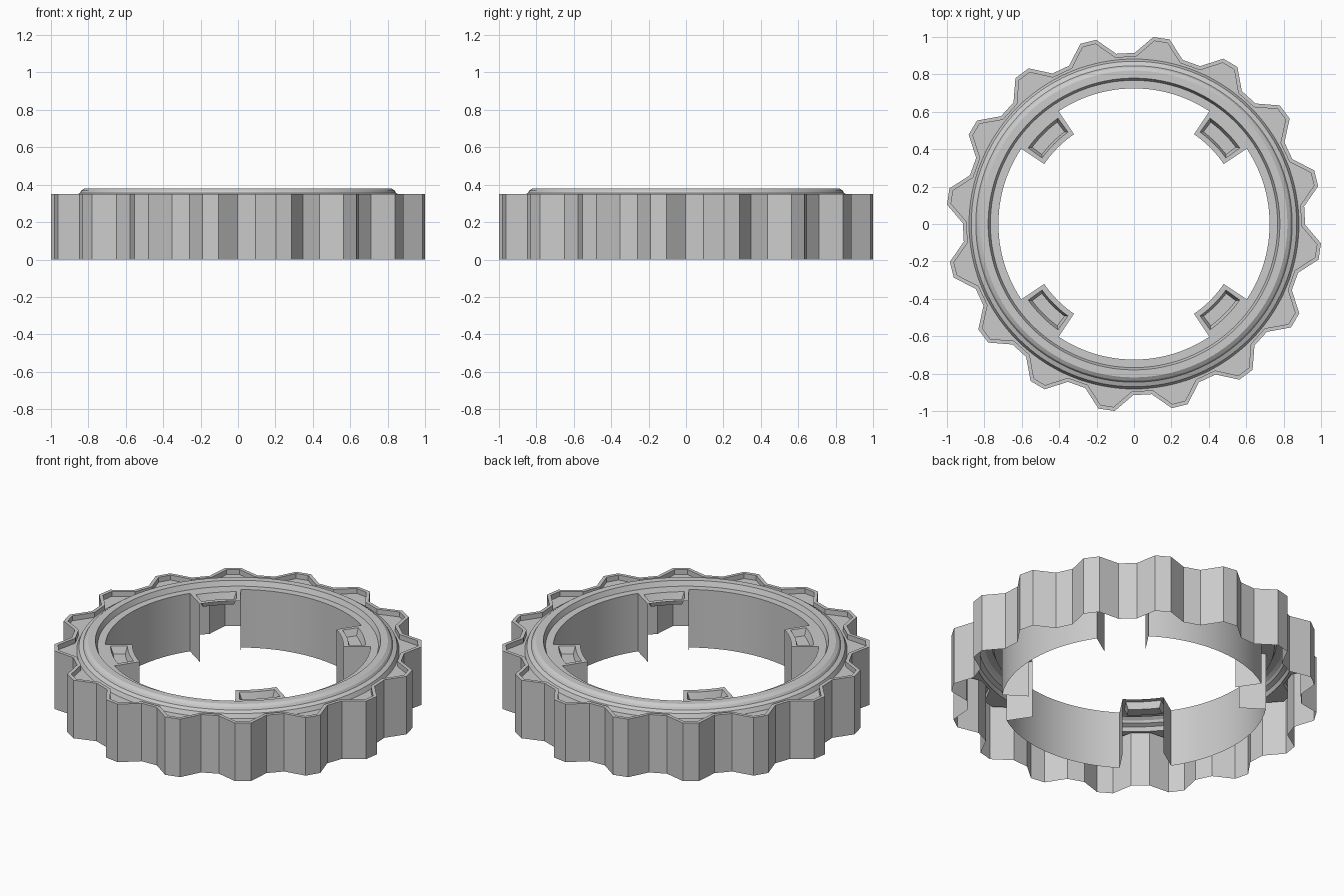
import bpy, bmesh
from math import radians, cos, sin, pi

if "Cube" in bpy.data.objects:
    bpy.data.objects.remove(bpy.data.objects["Cube"])

H = 0.35            # height of the toothed wall
TEETH = 16
OFFSET = 14.1       # angle of the first tooth centre
SEG = 128           # sides of the round parts
TAB_HALF = 11.25    # half angle of each inner tab


def polar(r, deg, z):
    a = radians(deg)
    return (r * cos(a), r * sin(a), z)


def loft(bm, loops, keep=lambda row, i: True):
    """Join closed counter-clockwise loops of equal size with quads."""
    rows = [[bm.verts.new(p) for p in loop] for loop in loops]
    n = len(rows[0])
    for k, (a, b) in enumerate(zip(rows, rows[1:])):
        for i in range(n):
            j = (i + 1) % n
            if keep(k, i):
                bm.faces.new((a[i], a[j], b[j], b[i]))
    return rows


def finish(bm, name, smooth=False):
    loose = [v for v in bm.verts if not v.link_faces]
    bmesh.ops.delete(bm, geom=loose, context='VERTS')
    mesh = bpy.data.meshes.new(name)
    bm.to_mesh(mesh)
    bm.free()
    ob = bpy.data.objects.new(name, mesh)
    bpy.context.collection.objects.link(ob)
    if smooth:
        bpy.ops.object.select_all(action='DESELECT')
        ob.select_set(True)
        bpy.context.view_layer.objects.active = ob
        bpy.ops.object.shade_smooth_by_angle(angle=radians(15))
    return ob


def tooth_loop(tip_r, tip_a, root_r, root_a, z):
    """Flat-tipped, flat-rooted tooth outline; half angles in degrees."""
    pitch = 360 / TEETH
    pts = []
    for t in range(TEETH):
        c = OFFSET + t * pitch
        pts += [polar(tip_r, c - tip_a, z), polar(tip_r, c + tip_a, z),
                polar(root_r, c + pitch / 2 - root_a, z),
                polar(root_r, c + pitch / 2 + root_a, z)]
    return pts


# Toothed outer wall with a thin lip and a sunken floor
outer = (1.005, 2.5, 0.915, 3.1)
inner = (0.984, 2.05, 0.895, 3.6)
floor = (0.878, 2.05, 0.878, 3.6)
bm = bmesh.new()
loft(bm, [tooth_loop(*outer, 0), tooth_loop(*outer, H), tooth_loop(*inner, H),
          tooth_loop(*inner, H - 0.03), tooth_loop(*floor, H - 0.03)])
finish(bm, "toothed_rim")

# Raised ring and inner wall; the wall is open behind each tab
profile = [(0.882, H - 0.03), (0.87, 0.345), (0.846, 0.355), (0.838, 0.368),
           (0.82, 0.38), (0.78, 0.38), (0.768, H), (0.725, H), (0.725, 0)]
wall_row = len(profile) - 2


def ring_keep(row, i):
    mid = ((i + 0.5) * 360 / SEG) % 90
    return row != wall_row or abs(mid - 45) > TAB_HALF


bm = bmesh.new()
loft(bm, [[polar(r, i * 360 / SEG, z) for i in range(SEG)] for r, z in profile],
     ring_keep)
finish(bm, "raised_ring", smooth=True)


# Four inner tabs: shallow pocket on top, side walls only, open towards the hole
def tab_loop(centre, r_in, r_out, half, z, n=8):
    angles = [centre - half + 2 * half * i / n for i in range(n + 1)]
    return ([polar(r_out, a, z) for a in angles] +
            [polar(r_in, a, z) for a in reversed(angles)])


for k in range(4):
    c = 45 + 90 * k
    bm = bmesh.new()
    rows = loft(bm, [tab_loop(c, 0.577, 0.725, TAB_HALF, 0),
                     tab_loop(c, 0.577, 0.725, TAB_HALF, H),
                     tab_loop(c, 0.605, 0.697, 9.3, H),
                     tab_loop(c, 0.617, 0.682, 8.0, H - 0.04)],
                lambda row, i: row > 0 or i in (8, 17))
    bm.faces.new(rows[-1])
    finish(bm, f"inner_tab_{k + 1}")
